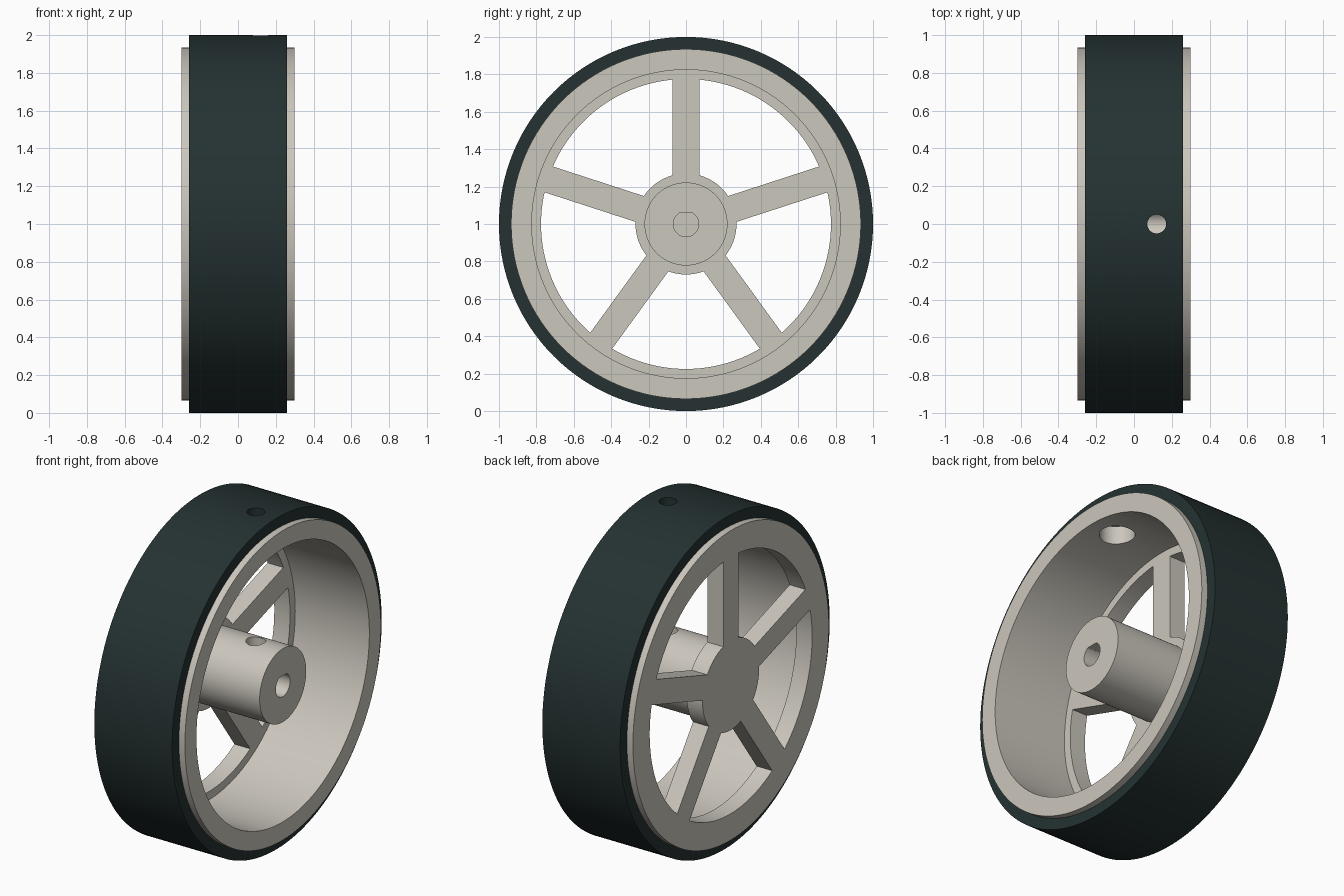
import bpy, bmesh, math
from mathutils import Matrix, Vector

if "Cube" in bpy.data.objects:
    bpy.data.objects.remove(bpy.data.objects["Cube"])

SEG = 128
AXLE = 1.0  # height of the wheel axis


def material(name, rgb):
    m = bpy.data.materials.new(name)
    m.diffuse_color = (*rgb, 1)
    m.use_nodes = True
    m.node_tree.nodes["Principled BSDF"].inputs["Base Color"].default_value = m.diffuse_color
    return m


PLASTIC = material("warm_grey_plastic", (0.60, 0.57, 0.51))
RUBBER = material("dark_rubber", (0.018, 0.031, 0.031))


def make_object(name, bm, mat):
    bmesh.ops.recalc_face_normals(bm, faces=bm.faces)
    me = bpy.data.meshes.new(name)
    bm.to_mesh(me)
    bm.free()
    me.materials.append(mat)
    ob = bpy.data.objects.new(name, me)
    bpy.context.collection.objects.link(ob)
    return ob


def lathe(name, profile, mat):
    """Revolve a closed (x, radius) loop around the wheel axis."""
    bm = bmesh.new()
    rings = []
    for i in range(SEG):
        a = 2 * math.pi * i / SEG
        rings.append([bm.verts.new((x, r * math.sin(a), AXLE + r * math.cos(a)))
                      for x, r in profile])
    n = len(profile)
    for i in range(SEG):
        p, q = rings[i], rings[(i + 1) % SEG]
        for j in range(n):
            k = (j + 1) % n
            bm.faces.new((p[j], p[k], q[k], q[j]))
    return make_object(name, bm, mat)


def cylinder(name, radius, start, end, mat, segs=48, flat=None):
    """Capped cylinder between two points; flat clips its top (D shape)."""
    start, end = Vector(start), Vector(end)
    d = end - start
    bm = bmesh.new()
    m = Matrix.Translation((start + end) / 2) @ d.to_track_quat('Z', 'Y').to_matrix().to_4x4()
    bmesh.ops.create_cone(bm, cap_ends=True, segments=segs, radius1=radius,
                          radius2=radius, depth=d.length, matrix=m)
    if flat is not None:
        cut = bmesh.ops.bisect_plane(bm, geom=bm.verts[:] + bm.edges[:] + bm.faces[:],
                                     plane_co=(0, 0, flat), plane_no=(0, 0, 1), clear_outer=True)
        edges = [e for e in cut['geom_cut'] if isinstance(e, bmesh.types.BMEdge)]
        edges += [e for e in bm.edges if e.is_boundary and e not in edges]
        bmesh.ops.holes_fill(bm, edges=edges, sides=0)
    return make_object(name, bm, mat)


def boolean(target, other, op):
    mod = target.modifiers.new(op.lower(), 'BOOLEAN')
    mod.operation, mod.solver, mod.object = op, 'EXACT', other
    bpy.context.view_layer.objects.active = target
    bpy.ops.object.modifier_apply(modifier=mod.name)
    bpy.data.objects.remove(other)


# Rubber tyre band
tyre = lathe("tyre", [(-0.26, 0.935), (-0.26, 1.0), (0.26, 1.0), (0.26, 0.935)], RUBBER)

# Rim barrel with a thicker lip on the spoked side
wheel = lathe("wheel", [(-0.30, 0.775), (-0.30, 0.935), (0.30, 0.935),
                        (0.30, 0.825), (-0.195, 0.825), (-0.195, 0.775)], PLASTIC)

# Hub plate and long hub
hub = cylinder("hub", 0.27, (-0.30, 0, AXLE), (-0.195, 0, AXLE), PLASTIC, SEG)
boolean(hub, cylinder("hub_barrel", 0.222, (-0.25, 0, AXLE), (0.30, 0, AXLE), PLASTIC, SEG), 'UNION')

# Five flat spokes
for i in range(5):
    bm = bmesh.new()
    bmesh.ops.create_cube(bm, size=1, matrix=(
        Matrix.Translation((-0.2475, 0, AXLE)) @ Matrix.Rotation(math.radians(72 * i), 4, 'X')
        @ Matrix.Translation((0, 0, 0.5)) @ Matrix.Diagonal((0.105, 0.145, 0.62, 1))))
    boolean(hub, make_object("spoke", bm, PLASTIC), 'UNION')
boolean(wheel, hub, 'UNION')

# Blind D-shaped axle bore
boolean(wheel, cylinder("bore", 0.068, (-0.19, 0, AXLE), (0.4, 0, AXLE), PLASTIC, 48, AXLE + 0.058), 'DIFFERENCE')

# Screw access holes through hub, rim and tyre
X = 0.12
boolean(wheel, cylinder("hub_hole", 0.055, (X, 0, AXLE), (X, 0, AXLE + 0.4), PLASTIC), 'DIFFERENCE')
boolean(wheel, cylinder("rim_hole", 0.098, (X, 0, AXLE + 0.7), (X, 0, AXLE + 1.1), PLASTIC), 'DIFFERENCE')
boolean(tyre, cylinder("tyre_hole", 0.05, (X, 0, AXLE + 0.8), (X, 0, AXLE + 1.1), RUBBER), 'DIFFERENCE')

# Smooth round surfaces, crisp edges
for ob in (tyre, wheel):
    bpy.ops.object.select_all(action='DESELECT')
    ob.select_set(True)
    bpy.context.view_layer.objects.active = ob
    bpy.ops.object.shade_smooth_by_angle(angle=math.radians(30))
